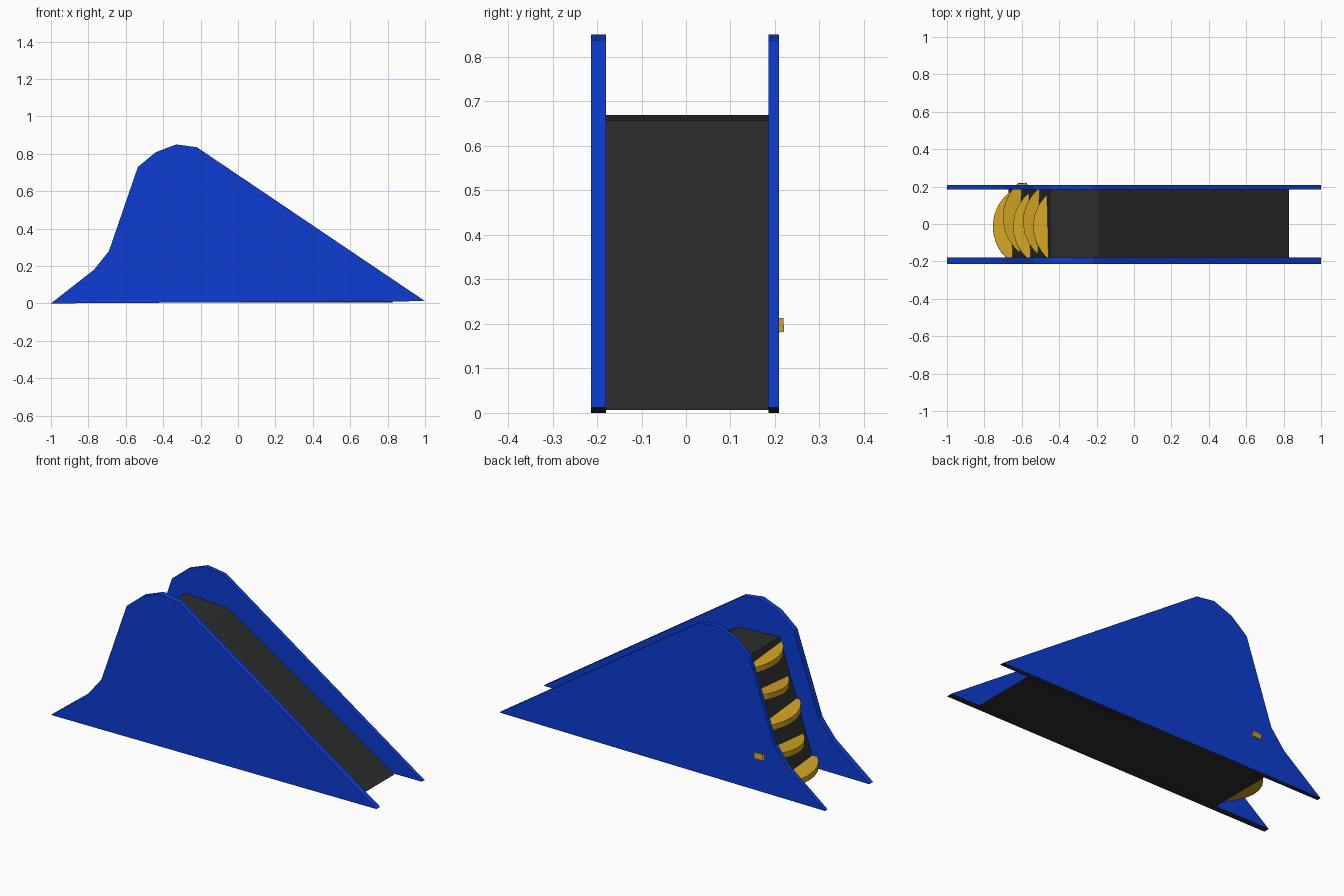
import bpy
import math
from mathutils import Matrix

if "Cube" in bpy.data.objects:
    bpy.data.objects.remove(bpy.data.objects["Cube"], do_unlink=True)


def material(name, rgb):
    mat = bpy.data.materials.new(name)
    mat.use_nodes = True
    color = (*rgb, 1)
    mat.diffuse_color = color
    mat.node_tree.nodes["Principled BSDF"].inputs["Base Color"].default_value = color
    return mat


blue = material("blue", (0.004, 0.045, 0.65))
charcoal = material("charcoal", (0.026, 0.026, 0.026))
yellow = material("yellow", (0.65, 0.37, 0.017))


def prism(name, outline, to_3d, low, high, mats):
    """Extrude a counter-clockwise outline between two offsets."""
    n = len(outline)
    verts = [to_3d(a, b, d) for d in (low, high) for a, b in outline]
    faces = [tuple(range(n)), tuple(range(2 * n - 1, n - 1, -1))]
    faces += [(i, i + n, (i + 1) % n + n, (i + 1) % n) for i in range(n)]
    mesh = bpy.data.meshes.new(name)
    mesh.from_pydata(verts, [], faces)
    for mat in mats:
        mesh.materials.append(mat)
    obj = bpy.data.objects.new(name, mesh)
    bpy.context.collection.objects.link(obj)
    return obj


def side_on(x, z, y):
    return (x, y, z)


def flat(x, y, z):
    return (x, -y, z)


# Side panels, blue with a dark underside
panel = [(-1, 0), (1, 0.012), (-0.22, 0.835), (-0.33, 0.85), (-0.44, 0.808),
         (-0.535, 0.73), (-0.69, 0.28), (-0.77, 0.18)]
for name, low, high in (("right_panel", -0.213, -0.18), ("left_panel", 0.185, 0.209)):
    obj = prism(name, panel, side_on, low, high, (blue, charcoal))
    for face in obj.data.polygons:
        face.material_index = 1 if face.normal.z < -0.9 else 0

# Solid body: ladder wall, platform and chute
body = [(-0.67, 0.006), (0.83, 0.006), (-0.19, 0.657), (-0.45, 0.67)]
prism("chute_body", body, side_on, -0.18, 0.185, (charcoal,))

# Rounded steps, tilted alternately
radius, half = 0.245, math.asin(0.19 / 0.245)
tread = [(radius - radius * math.cos(a), radius * math.sin(a))
         for a in (half - 2 * half * i / 8 for i in range(9))]
tread += [(0.14, -0.19), (0.14, 0.19)]
for i in range(5):
    step = prism(f"step_{i + 1}", tread, flat, -0.032, 0, (yellow,))
    sign = -1 if i % 2 == 0 else 1
    shift = 0.022 if i == 1 else 0
    step.matrix_world = (
        Matrix.Translation((-0.755 + 0.054 * i, shift, 0.055 + 0.145 * i))
        @ Matrix.Rotation(sign * math.radians(4), 4, "X")
        @ Matrix.Rotation(sign * math.radians(3), 4, "Z"))
    # Keep ordinary treads between the panels
    if shift == 0:
        step.scale.y = 0.97

# Make every part's faces point outward
import bmesh
for obj in bpy.context.collection.objects:
    if obj.type == "MESH":
        bm = bmesh.new()
        bm.from_mesh(obj.data)
        bmesh.ops.recalc_face_normals(bm, faces=bm.faces)
        bm.to_mesh(obj.data)
        bm.free()
